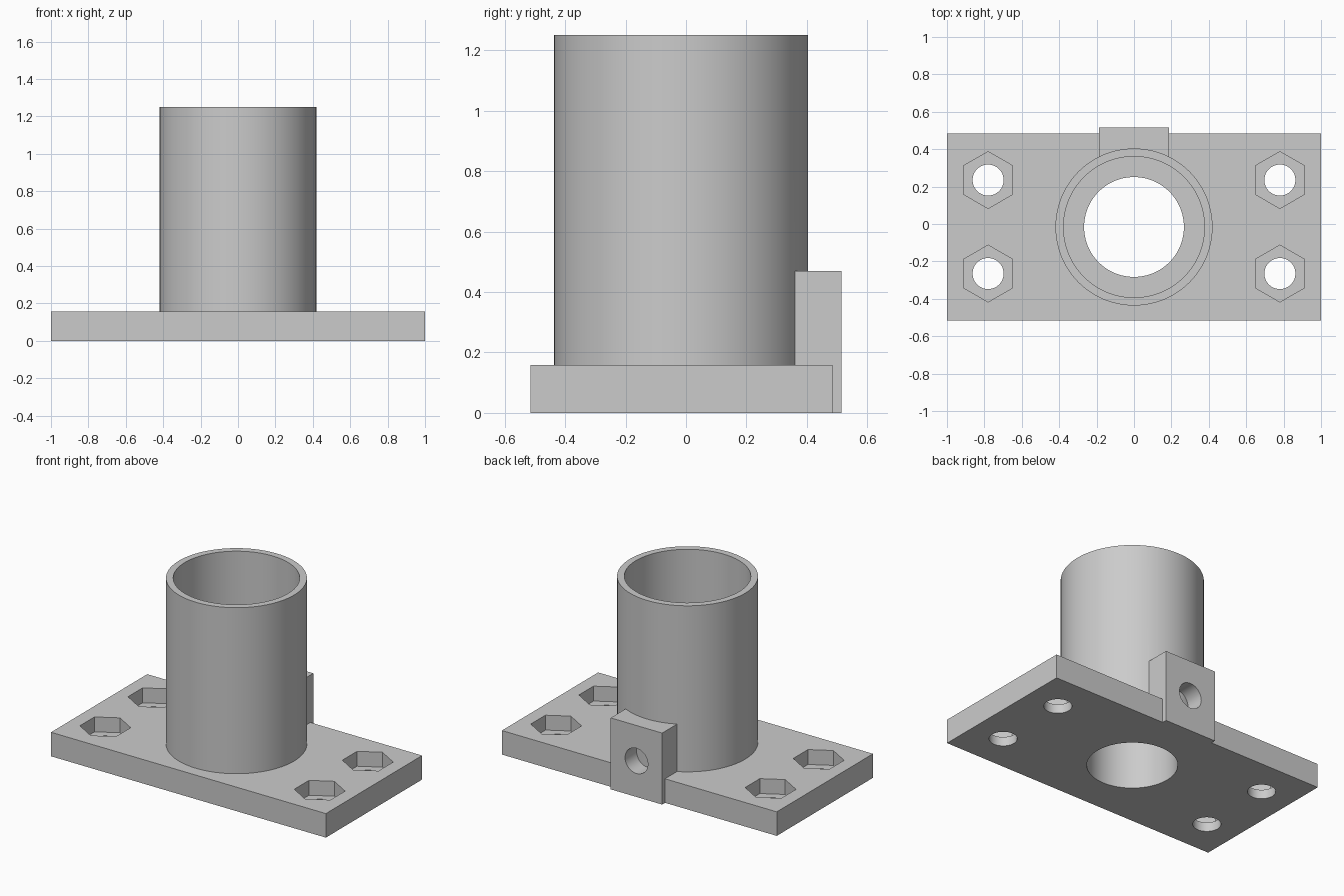
import bpy
import math

cube = bpy.data.objects.get("Cube")
if cube:
    bpy.data.objects.remove(cube, do_unlink=True)

TUBE_Y = -0.016
PLATE_TOP = 0.158
TUBE_TOP = 1.25
SHELF = 0.47        # height of the step inside the tube
HOLE_R = 0.083
SIDES = 96

grey = bpy.data.materials.new("light_grey")
grey.use_nodes = True
colour = (0.6, 0.6, 0.6, 1)
grey.diffuse_color = colour
grey.node_tree.nodes["Principled BSDF"].inputs["Base Color"].default_value = colour


def box(name, x, y, z):
    """Box from (min, max) pairs."""
    spans = (x, y, z)
    bpy.ops.mesh.primitive_cube_add(size=1, location=[(a + b) / 2 for a, b in spans])
    ob = bpy.context.object
    ob.name = name
    ob.scale = [b - a for a, b in spans]
    bpy.ops.object.transform_apply(location=True, rotation=True, scale=True)
    return ob


def cylinder(name, radius, centre, depth, sides=SIDES, rotation=(0, 0, 0)):
    bpy.ops.mesh.primitive_cylinder_add(vertices=sides, radius=radius, depth=depth,
                                        location=centre, rotation=rotation)
    ob = bpy.context.object
    ob.name = name
    bpy.ops.object.transform_apply(location=True, rotation=True, scale=True)
    return ob


def upright(name, radius, x, y, low, high, sides=SIDES):
    return cylinder(name, radius, (x, y, (low + high) / 2), high - low, sides)


def combine(target, other, operation):
    """Apply a boolean and discard the operand."""
    mod = target.modifiers.new(operation.lower(), "BOOLEAN")
    mod.operation = operation
    mod.solver = "EXACT"
    mod.object = other
    bpy.context.view_layer.objects.active = target
    bpy.ops.object.modifier_apply(modifier=mod.name)
    bpy.data.objects.remove(other, do_unlink=True)


# Rear clamp block with its screw hole, which stops at the tube
block = box("rear_block", (-0.187, 0.187), (0.2, 0.515), (0, 0.47))
combine(block, cylinder("screw_hole", HOLE_R, (0, 0.45, 0.237), 0.4, 48,
                        (math.pi / 2, 0, 0)), "DIFFERENCE")

# Base plate, joined with the tube and block
mount = box("flanged_tube_mount", (-1, 1), (-0.515, 0.485), (0, PLATE_TOP))
# the plate is notched where the screw hole would enter it
combine(mount, cylinder("screw_hole", HOLE_R, (0, 0.45, 0.237), 0.4, 48,
                        (math.pi / 2, 0, 0)), "DIFFERENCE")
combine(mount, block, "UNION")
combine(mount, upright("tube", 0.42, 0, TUBE_Y, 0, TUBE_TOP), "UNION")

# Stepped bore
combine(mount, upright("socket", 0.377, 0, TUBE_Y, SHELF, TUBE_TOP + 0.1), "DIFFERENCE")
combine(mount, upright("bore", 0.267, 0, TUBE_Y, -0.1, SHELF + 0.1), "DIFFERENCE")

# Corner bolt holes with hexagonal nut pockets
for x in (-0.78, 0.78):
    for y in (-0.265, 0.235):
        combine(mount, upright("nut_pocket", 0.152, x, y, 0.06, 0.3, 6), "DIFFERENCE")
        combine(mount, upright("bolt_hole", HOLE_R, x, y, -0.1, 0.3, 48), "DIFFERENCE")

mount.data.materials.clear()
mount.data.materials.append(grey)
bpy.ops.object.select_all(action="DESELECT")
mount.select_set(True)
bpy.context.view_layer.objects.active = mount
bpy.ops.object.shade_smooth_by_angle(angle=math.radians(30))
